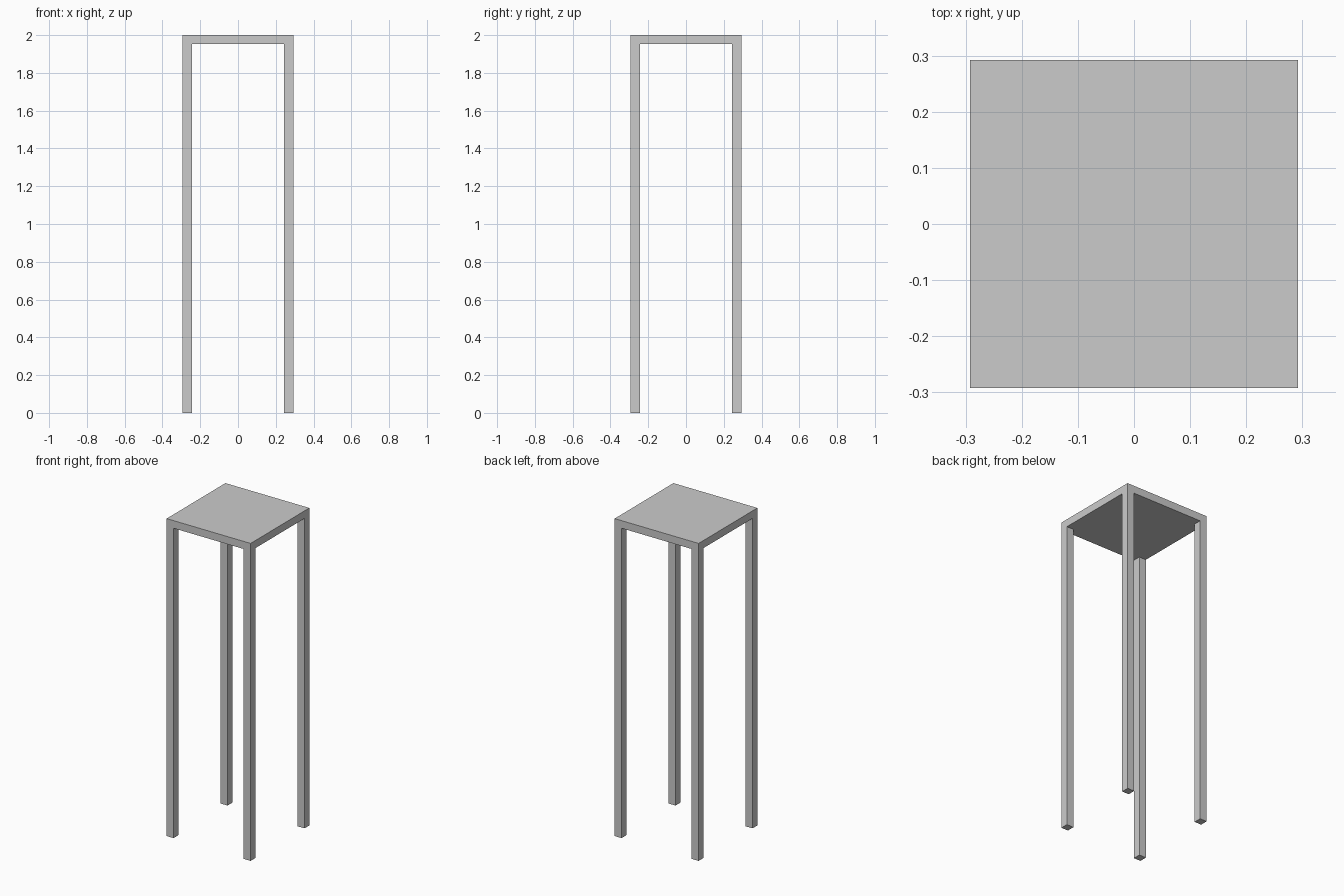
import bpy
import bmesh
from mathutils import Matrix, Vector

if "Cube" in bpy.data.objects:
    bpy.data.objects.remove(bpy.data.objects["Cube"])

HALF = 0.2925    # half width of the square top
LEG = 0.048      # leg width and top thickness
HEIGHT = 2.0
INNER = HALF - LEG

bm = bmesh.new()

# Square table top slab
size = Matrix.Diagonal((2 * HALF, 2 * HALF, LEG, 1))
place = Matrix.Translation((0, 0, HEIGHT - LEG / 2))
bmesh.ops.create_cube(bm, size=1, matrix=place @ size)

# Cuts that outline the leg squares
for axis in (Vector((1, 0, 0)), Vector((0, 1, 0))):
    for side in (-INNER, INNER):
        bmesh.ops.bisect_plane(bm, geom=bm.verts[:] + bm.edges[:] + bm.faces[:],
                               plane_co=axis * side, plane_no=axis)

# Four legs pulled down from the underside corners
bm.normal_update()
corners = []
for face in bm.faces:
    c = face.calc_center_median()
    if face.normal.z < -0.9 and abs(c.x) > INNER and abs(c.y) > INNER:
        corners.append(face)
feet = bmesh.ops.extrude_discrete_faces(bm, faces=corners)["faces"]
for face in feet:
    for vert in face.verts:
        vert.co.z = 0

# Merge flat faces so the top and legs run together without seams
bmesh.ops.dissolve_limit(bm, angle_limit=0.01, verts=bm.verts[:], edges=bm.edges[:])
bmesh.ops.recalc_face_normals(bm, faces=bm.faces[:])

mesh = bpy.data.meshes.new("tall_side_table")
bm.to_mesh(mesh)
bm.free()
table = bpy.data.objects.new("tall_side_table", mesh)
bpy.context.collection.objects.link(table)
